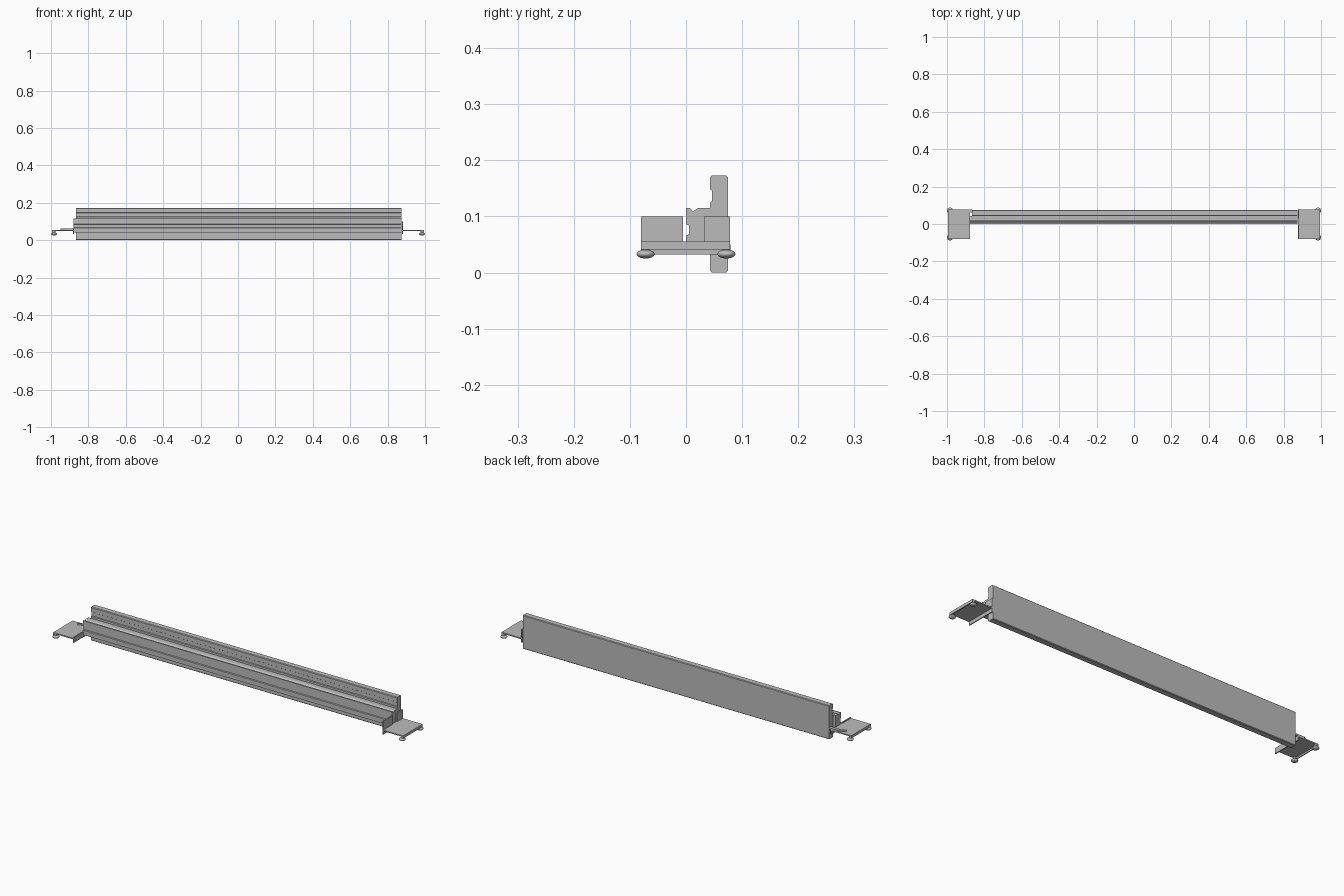
import bpy, bmesh
from math import pi, cos, sin
from mathutils import Matrix

cube = bpy.data.objects.get("Cube")
if cube:
    bpy.data.objects.remove(cube, do_unlink=True)

grey = bpy.data.materials.new("plain_grey")
grey.use_nodes = True
COLOUR = (0.5, 0.5, 0.5, 1)
grey.diffuse_color = COLOUR
grey.node_tree.nodes["Principled BSDF"].inputs["Base Color"].default_value = COLOUR


def finish(name, bm):
    bmesh.ops.recalc_face_normals(bm, faces=bm.faces)
    mesh = bpy.data.meshes.new(name)
    bm.to_mesh(mesh)
    bm.free()
    mesh.materials.append(grey)
    obj = bpy.data.objects.new(name, mesh)
    bpy.context.collection.objects.link(obj)
    return obj


def prism(name, points, offset):
    """Extrude a closed outline along an offset."""
    bm = bmesh.new()
    face = bm.faces.new([bm.verts.new(p) for p in points])
    new = bmesh.ops.extrude_face_region(bm, geom=[face])["geom"]
    # keep the starting cap so the solid is closed
    if not face.is_valid or len(bm.faces) < len(points) + 2:
        bm.faces.new([v for v in bm.verts if v not in new][:len(points)])
    bmesh.ops.translate(bm, vec=offset,
                        verts=[g for g in new if isinstance(g, bmesh.types.BMVert)])
    return finish(name, bm)


def along_x(name, profile, x0, x1):
    return prism(name, [(x0, y, z) for y, z in profile], (x1 - x0, 0, 0))


def box(name, x0, x1, y0, y1, z0, z1):
    x0, x1 = sorted((x0, x1))
    return along_x(name, [(y0, z0), (y1, z0), (y1, z1), (y0, z1)], x0, x1)


def lathe(name, profile, x, y, sides=24):
    """Turn a radius/height profile about a vertical axis."""
    bm = bmesh.new()
    rings = [[bm.verts.new((x + r * cos(2 * pi * i / sides),
                            y + r * sin(2 * pi * i / sides), z))
              for i in range(sides)] for r, z in profile]
    for a, b in zip(rings, rings[1:]):
        for i in range(sides):
            j = (i + 1) % sides
            bm.faces.new((a[i], a[j], b[j], b[i]))
    bm.faces.new(rings[0])
    bm.faces.new(rings[-1])
    for f in bm.faces:
        f.smooth = len(f.verts) == 4
    return finish(name, bm)


# Tall back beam with softened corners and a shallow front groove
along_x("back_beam", [
    (0.046, 0), (0.072, 0), (0.075, 0.003), (0.075, 0.17), (0.072, 0.173),
    (0.046, 0.173), (0.043, 0.17), (0.043, 0.148), (0.046, 0.146),
    (0.046, 0.127), (0.043, 0.125), (0.043, 0.003)], -0.865, 0.874)

# Front rail with a valley in its top and a slot in its face
along_x("front_rail", [
    (0.0, 0.042), (0.043, 0.042), (0.043, 0.115), (0.022, 0.115),
    (0.013, 0.109), (0.007, 0.115), (0.0, 0.115), (0.0, 0.086),
    (0.005, 0.084), (0.005, 0.068), (0.0, 0.066)], -0.88, 0.875)

# End platforms, each a folded sheet on two round feet
for side, label in ((1, "left"), (-1, "right")):
    inner, outer = 0.877 * side, 0.994 * side
    box(label + "_platform", inner, outer, -0.08, 0.078, 0.049, 0.055)
    box(label + "_outer_lip", outer - 0.005 * side, outer, -0.08, 0.078, 0.041, 0.05)
    box(label + "_inner_flange", inner, inner + 0.005 * side, -0.08, 0.078, 0.032, 0.05)
    for y, place in ((-0.072, "front"), (0.072, "back")):
        pad = [(0.016 * sin(pi * k / 12), 0.033 - 0.008 * cos(pi * k / 12))
               for k in range(1, 12)]
        lathe(f"{label}_{place}_foot", pad, 0.984 * side, y)
        lathe(f"{label}_{place}_foot_stem", [(0.007, 0.038), (0.007, 0.05)],
              0.984 * side, y, 12)

# Upright plates at one end, with a gap for the rail
box("front_upright", 0.876, 0.882, -0.08, -0.005, 0.05, 0.10)
box("back_upright", 0.876, 0.882, 0.032, 0.078, 0.05, 0.10)

# Low lip and angled latch at the other end
box("low_lip", -0.882, -0.877, -0.08, -0.005, 0.05, 0.06)
prism("latch_arm", [
    (-0.95, 0.053, 0.054), (-0.925, 0.061, 0.054), (-0.866, 0.061, 0.054),
    (-0.866, 0.078, 0.054), (-0.915, 0.078, 0.054)], (0, 0, 0.008))
